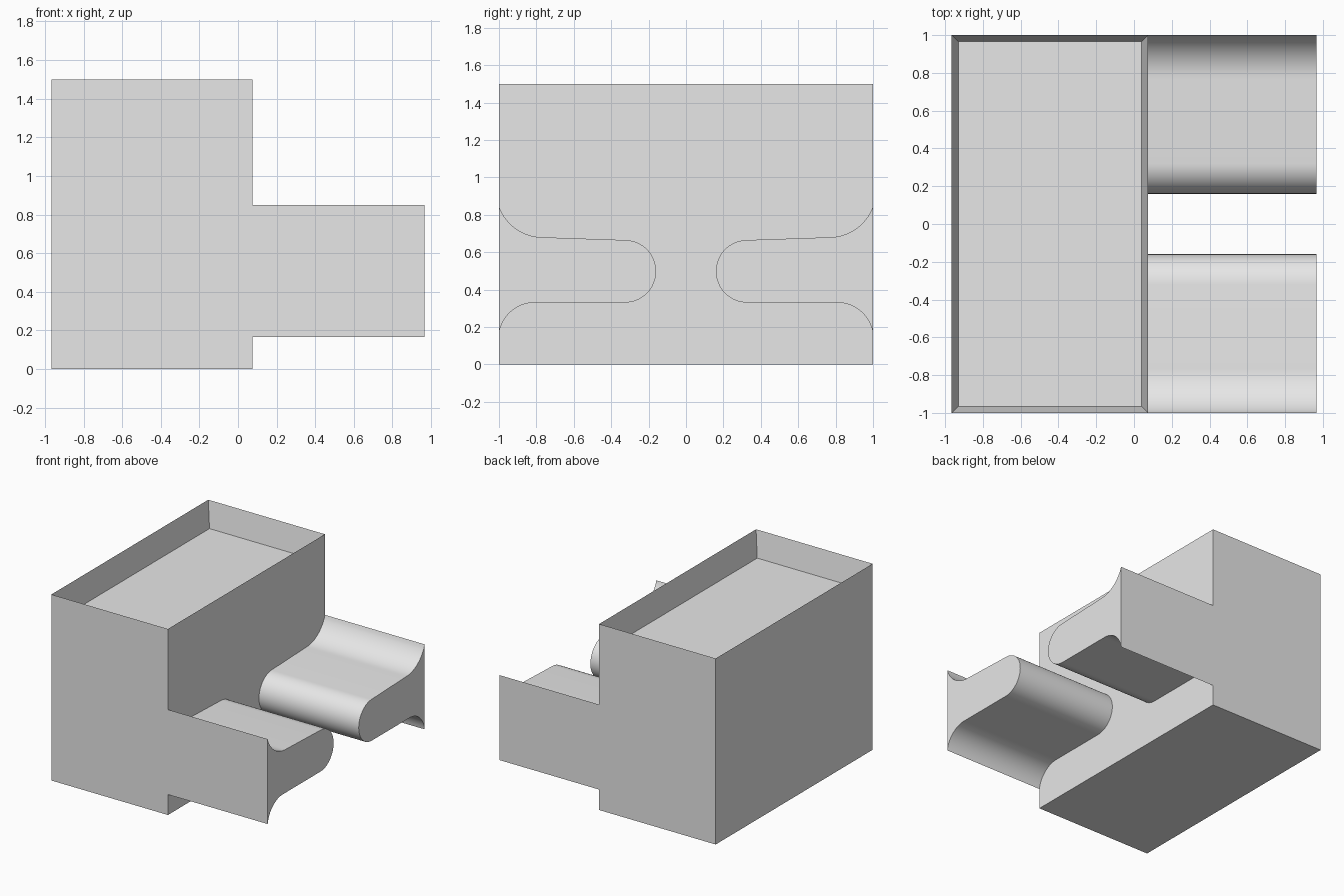
import bpy, bmesh, math

cube = bpy.data.objects.get("Cube")
if cube:
    bpy.data.objects.remove(cube, do_unlink=True)

grey = bpy.data.materials.new("light grey")
grey.use_nodes = True
grey.diffuse_color = (0.8, 0.8, 0.8, 1)
grey.node_tree.nodes["Principled BSDF"].inputs["Base Color"].default_value = (0.8, 0.8, 0.8, 1)

LEFT, SIDE, TIP = -0.965, 0.075, 0.965


def finish(name, bm):
    bmesh.ops.recalc_face_normals(bm, faces=bm.faces)
    mesh = bpy.data.meshes.new(name)
    bm.to_mesh(mesh)
    bm.free()
    mesh.materials.append(grey)
    obj = bpy.data.objects.new(name, mesh)
    bpy.context.collection.objects.link(obj)
    return obj


def arc(cy, cz, r, start, end, steps=16):
    angles = [math.radians(start + (end - start) * i / steps) for i in range(steps + 1)]
    return [(cy + r * math.cos(a), cz + r * math.sin(a)) for a in angles]


# Main block with a shallow tray sunk into its top
bm = bmesh.new()
bmesh.ops.create_cube(bm, size=1)
for v in bm.verts:
    v.co.x = LEFT if v.co.x < 0 else SIDE
    v.co.y *= 2
    v.co.z = (v.co.z + 0.5) * 1.5
top = max(bm.faces, key=lambda f: f.calc_center_median().z)
bmesh.ops.inset_region(bm, faces=[top], thickness=0.035, use_even_offset=True)
for v in top.verts:
    v.co.z -= 0.21
finish("main_block", bm)

# Arm profile: flared outer edge, flat middle, rounded nose
profile = (arc(0.765, 0.93, 0.25, -20, -90)
           + arc(0.327, 0.498, 0.167, 92, 270, 32)
           + arc(0.808, 0.137, 0.194, 90, 9))
profile[0] = (1.0, 0.85)
profile[-1] = (1.0, 0.165)


def make_arm(name, side):
    bm = bmesh.new()
    face = bm.faces.new([bm.verts.new((SIDE, side * y, z)) for y, z in profile])
    out = bmesh.ops.extrude_face_region(bm, geom=[face], use_keep_orig=True)
    for v in out["geom"]:
        if isinstance(v, bmesh.types.BMVert):
            v.co.x = TIP
    obj = finish(name, bm)
    bpy.ops.object.select_all(action="DESELECT")
    obj.select_set(True)
    bpy.context.view_layer.objects.active = obj
    bpy.ops.object.shade_smooth_by_angle(angle=math.radians(30))


make_arm("front_arm", -1)
make_arm("back_arm", 1)
